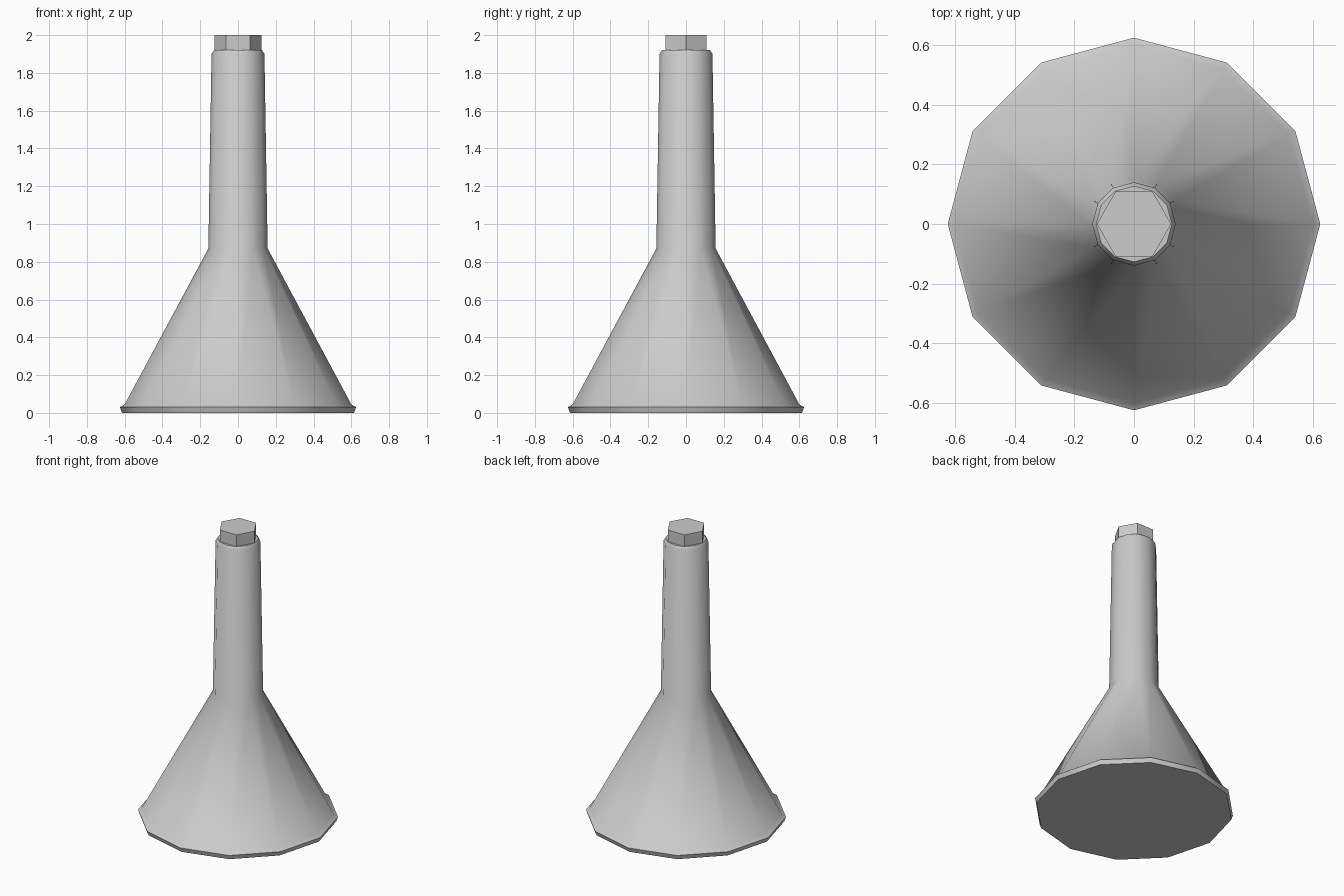
import bpy
import bmesh
from math import cos, sin, tau, radians

if "Cube" in bpy.data.objects:
    bpy.data.objects.remove(bpy.data.objects["Cube"])

# Single grey metal
grey = bpy.data.materials.new("grey_metal")
grey.use_nodes = True
colour = (0.6, 0.6, 0.6, 1)
grey.diffuse_color = colour
grey.node_tree.nodes["Principled BSDF"].inputs["Base Color"].default_value = colour


def lathe(name, profile, sides, smooth_angle=None):
    """Stack rings of (radius, height) into a closed solid with capped ends."""
    bm = bmesh.new()
    rings = []
    for radius, z in profile:
        angles = [tau * i / sides for i in range(sides)]
        rings.append([bm.verts.new((radius * cos(a), radius * sin(a), z)) for a in angles])
    for low, high in zip(rings, rings[1:]):
        for i in range(sides):
            j = (i + 1) % sides
            bm.faces.new((low[i], low[j], high[j], high[i]))
    bm.faces.new(rings[0][::-1])
    bm.faces.new(rings[-1])
    mesh = bpy.data.meshes.new(name)
    bm.to_mesh(mesh)
    bm.free()
    mesh.materials.append(grey)
    obj = bpy.data.objects.new(name, mesh)
    bpy.context.collection.objects.link(obj)
    if smooth_angle:
        bpy.ops.object.select_all(action="DESELECT")
        obj.select_set(True)
        bpy.context.view_layer.objects.active = obj
        bpy.ops.object.shade_smooth_by_angle(angle=radians(smooth_angle))
    return obj


# Flared body: rim, cone, neck and bevelled top
lathe("funnel_body", [(0.615, 0), (0.625, 0.03), (0.6, 0.045), (0.157, 0.87),
                      (0.14, 1.9), (0.127, 1.92)], 12, 32)

# Hexagonal plug in the neck
lathe("hex_plug", [(0.125, 1.9), (0.125, 2)], 6)
